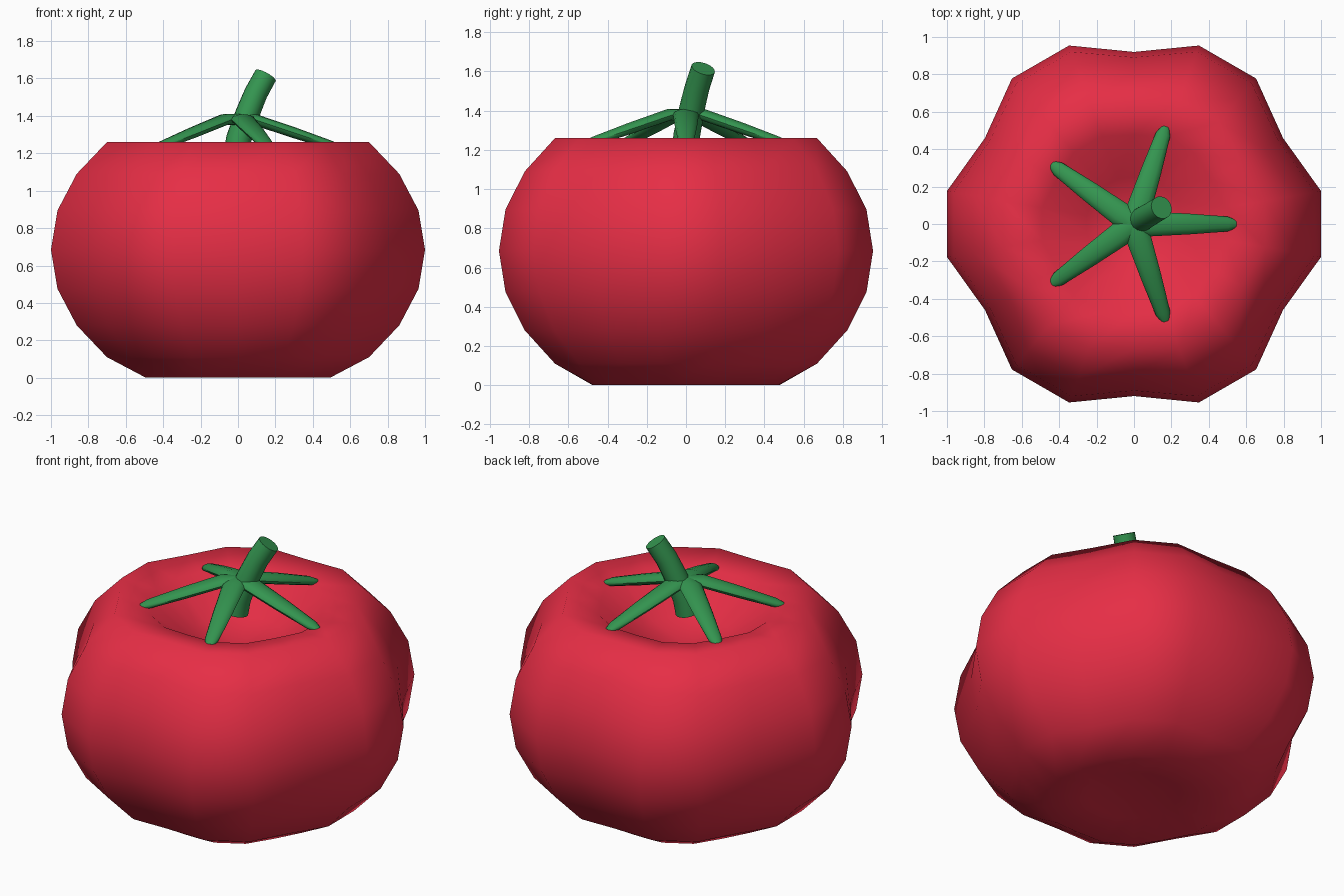
import bpy, bmesh, math
from mathutils import Vector

if "Cube" in bpy.data.objects:
    bpy.data.objects.remove(bpy.data.objects["Cube"])


def material(name, rgb):
    m = bpy.data.materials.new(name)
    m.diffuse_color = (*rgb, 1)
    m.use_nodes = True
    m.node_tree.nodes["Principled BSDF"].inputs["Base Color"].default_value = m.diffuse_color
    return m


red = material("tomato_red", (0.79, 0.027, 0.06))
green = material("leaf_green", (0.034, 0.30, 0.08))


def loft(name, rings, mat, angle, poles=None):
    """Skin rings of points; close ends with a cap or a pole point."""
    bm = bmesh.new()
    loops = [[bm.verts.new(p) for p in ring] for ring in rings]
    n = len(loops[0])
    for a, b in zip(loops, loops[1:]):
        for i in range(n):
            j = (i + 1) % n
            bm.faces.new((a[i], a[j], b[j], b[i]))
    if poles:
        for loop, p in ((loops[0], poles[0]), (loops[-1], poles[1])):
            v = bm.verts.new(p)
            for i in range(n):
                bm.faces.new((loop[i], loop[(i + 1) % n], v))
    else:
        bm.faces.new(loops[0])
        bm.faces.new(loops[-1])
    bmesh.ops.recalc_face_normals(bm, faces=bm.faces)
    me = bpy.data.meshes.new(name)
    bm.to_mesh(me)
    bm.free()
    me.materials.append(mat)
    ob = bpy.data.objects.new(name, me)
    bpy.context.collection.objects.link(ob)
    bpy.ops.object.select_all(action='DESELECT')
    ob.select_set(True)
    bpy.context.view_layer.objects.active = ob
    bpy.ops.object.shade_smooth_by_angle(angle=math.radians(angle))
    return ob


def tube_rings(path, sizes, side, n):
    """Elliptical sections along a path; sizes are (half width, half height)."""
    pts = [Vector(p) for p in path]
    rings = []
    for k, p in enumerate(pts):
        t = (pts[min(k + 1, len(pts) - 1)] - pts[max(k - 1, 0)]).normalized()
        s = (side - t * side.dot(t)).normalized()
        u = t.cross(s)
        w, h = sizes[k]
        rings.append([p + s * w * math.cos(a) + u * h * math.sin(a)
                      for a in (2 * math.pi * i / n for i in range(n))])
    return rings


# Fruit: six-lobed squashed ball, dimpled at the top (ring radius factor, height)
profile = [(0.259, 0.03), (0.5, 0.0), (0.707, 0.11), (0.866, 0.28), (0.966, 0.475),
           (1.0, 0.685), (0.966, 0.895), (0.866, 1.09), (0.707, 1.26),
           (0.5, 1.23), (0.259, 1.05)]
body = []
for f, z in profile:
    ring = []
    for i in range(18):
        a = math.radians(10 + 20 * i)
        r = 0.9836 * f + 0.0636 * f * f * math.cos(6 * a)
        ring.append((r * math.cos(a), r * math.sin(a), z))
    body.append(ring)
loft("fruit", body, red, 180, poles=((0, 0, 0.05), (0, 0, 0.98)))

# Sepals: five flattened tapering leaves drooping from the centre
leaf = [(0.0, 1.38, 0.05, 0.03), (0.09, 1.38, 0.066, 0.03), (0.30, 1.31, 0.055, 0.029),
        (0.50, 1.243, 0.04, 0.023), (0.545, 1.228, 0.022, 0.012)]
for k in range(5):
    a = math.radians(72 * k)
    path = [(r * math.cos(a), r * math.sin(a), z) for r, z, _, _ in leaf]
    side = Vector((-math.sin(a), math.cos(a), 0))
    loft(f"sepal_{k + 1}", tube_rings(path, [(w, h) for _, _, w, h in leaf], side, 12), green, 50)

# Stem: leaning, slightly bent stalk with a flat cut end
stalk = [(-0.01, -0.005, 1.19), (0.005, 0.005, 1.28), (0.05, 0.03, 1.41),
         (0.095, 0.057, 1.52), (0.147, 0.088, 1.615)]
loft("stem", tube_rings(stalk, [(0.07, 0.07), (0.068, 0.068), (0.065, 0.065),
                                (0.063, 0.063), (0.062, 0.062)], Vector((1, 0, 0)), 16), green, 40)
